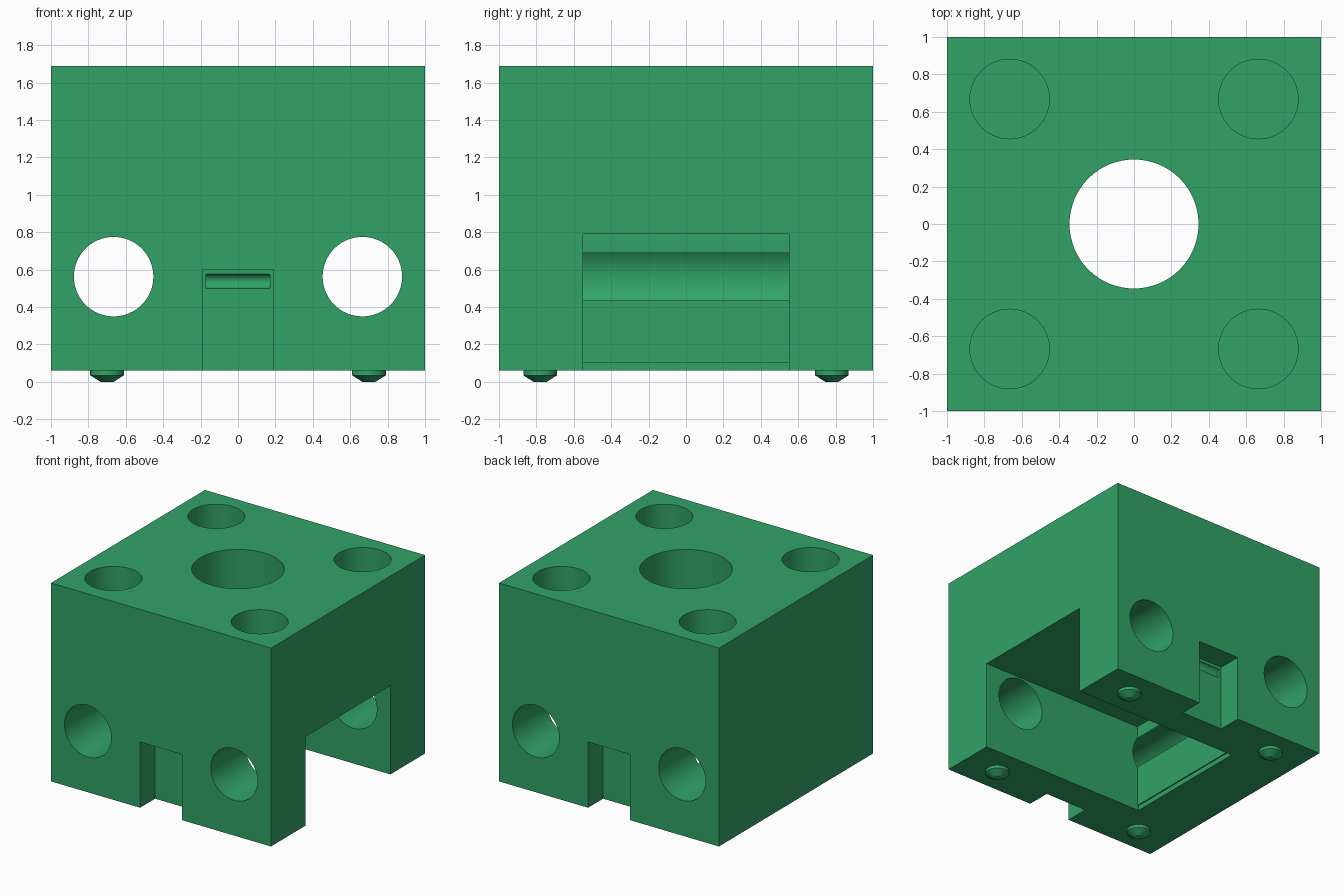
import bpy, bmesh, math
from mathutils import Matrix

if "Cube" in bpy.data.objects:
    bpy.data.objects.remove(bpy.data.objects["Cube"])

BASE, TOP = 0.06, 1.69

green = bpy.data.materials.new("green")
green.diffuse_color = (0.031, 0.365, 0.134, 1)
green.use_nodes = True
green.node_tree.nodes["Principled BSDF"].inputs["Base Color"].default_value = green.diffuse_color


def finish(name, bm):
    bmesh.ops.recalc_face_normals(bm, faces=bm.faces[:])
    mesh = bpy.data.meshes.new(name)
    bm.to_mesh(mesh)
    bm.free()
    mesh.materials.append(green)
    ob = bpy.data.objects.new(name, mesh)
    bpy.context.collection.objects.link(ob)
    return ob


def box(name, x0, x1, y0, y1, z0, z1):
    bm = bmesh.new()
    bmesh.ops.create_cube(bm, size=1)
    for v in bm.verts:
        v.co = ((x0 + x1) / 2 + v.co.x * (x1 - x0),
                (y0 + y1) / 2 + v.co.y * (y1 - y0),
                (z0 + z1) / 2 + v.co.z * (z1 - z0))
    return finish(name, bm)


def rod(name, centre, r, length, axis="Z", r_low=None):
    turn = {"X": Matrix.Rotation(math.pi / 2, 4, "Y"),
            "Y": Matrix.Rotation(math.pi / 2, 4, "X"),
            "Z": Matrix()}[axis]
    bm = bmesh.new()
    bmesh.ops.create_cone(bm, cap_ends=True, segments=64, depth=length,
                          radius1=r if r_low is None else r_low, radius2=r,
                          matrix=Matrix.Translation(centre) @ turn)
    return finish(name, bm)


def activate(ob):
    bpy.ops.object.select_all(action="DESELECT")
    ob.select_set(True)
    bpy.context.view_layer.objects.active = ob


def cut(target, cutter):
    mod = target.modifiers.new("cut", "BOOLEAN")
    mod.operation = "DIFFERENCE"
    mod.solver = "EXACT"
    mod.object = cutter
    activate(target)
    bpy.ops.object.modifier_apply(modifier=mod.name)
    bpy.data.objects.remove(cutter)


# solid block
block = box("block", -1, 1, -1, 1, BASE, TOP)

# pocket open to the right and below, with a fine lip at its inner lower edge
profile = [(-0.505, -0.1), (1.2, -0.1), (1.2, 0.79), (-0.495, 0.79),
           (-0.495, 0.1), (-0.505, 0.1)]
bm = bmesh.new()
face = bm.faces.new([bm.verts.new((x, -0.55, z)) for x, z in profile])
ext = bmesh.ops.extrude_face_region(bm, geom=[face])["geom"]
bmesh.ops.translate(bm, vec=(0, 1.1, 0),
                    verts=[v for v in ext if isinstance(v, bmesh.types.BMVert)])
cut(block, finish("pocket_cutter", bm))

# central bore into the pocket
cut(block, rod("bore_cutter", (0, 0, 1.3), 0.345, 1.2))

for sx in (-1, 1):
    # long holes from front to back
    cut(block, rod("long_hole_cutter", (sx * 0.665, 0, 0.5625), 0.2125, 2.4, "Y"))
    # blind holes in the top
    for sy in (-1, 1):
        cut(block, rod("top_hole_cutter", (sx * 0.665, sy * 0.668, 1.54), 0.2125, 0.6))

# notches in front and back, each with a shallow catch groove
for s in (-1, 1):
    y0, y1 = sorted((s * 0.805, s * 1.2))
    cut(block, box("notch_cutter", -0.19, 0.19, y0, y1, -0.1, 0.6))
    cut(block, rod("groove_cutter", (0, s * 0.815, 0.538), 0.039, 0.34, "X"))

activate(block)
bpy.ops.object.shade_smooth_by_angle(angle=math.radians(25))

# short pins under the corners: straight collar and tapered tip
for sx in (-1, 1):
    for sy in (-1, 1):
        x, y = sx * 0.7, sy * 0.78
        for part in (rod("pin_collar", (x, y, 0.0525), 0.09, 0.035),
                     rod("pin_tip", (x, y, 0.0175), 0.09, 0.035, "Z", 0.035)):
            activate(part)
            bpy.ops.object.shade_smooth_by_angle(angle=math.radians(25))
